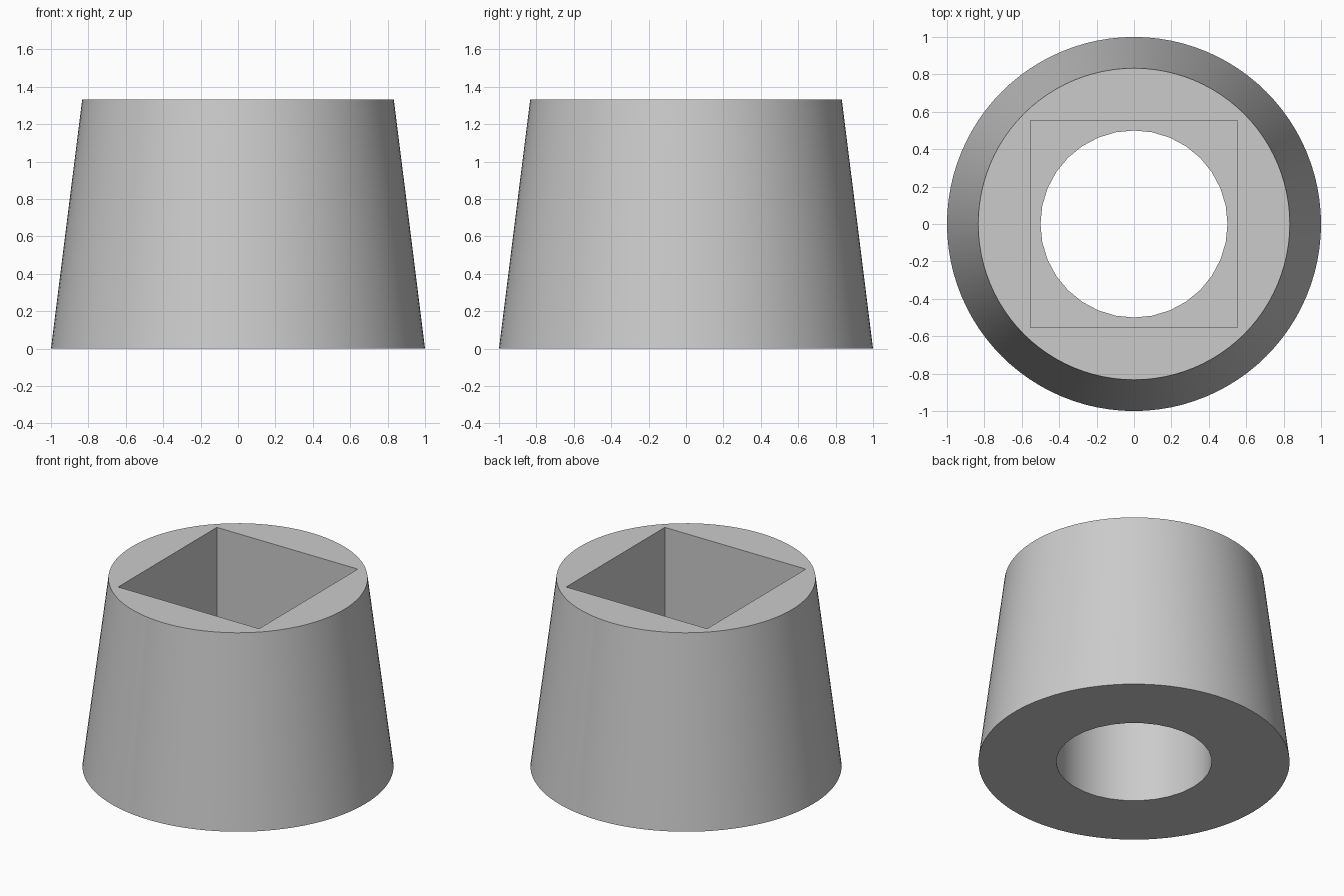
import bpy
import math

cube = bpy.data.objects.get("Cube")
if cube:
    bpy.data.objects.remove(cube, do_unlink=True)

HEIGHT = 1.333
POCKET_DEPTH = HEIGHT / 2
OVERLAP = 0.1

# Single light grey finish
grey = bpy.data.materials.new("light_grey")
grey.use_nodes = True
grey.diffuse_color = (0.6, 0.6, 0.6, 1)
grey.node_tree.nodes["Principled BSDF"].inputs["Base Color"].default_value = grey.diffuse_color


def cut(target, cutter):
    """Subtract the cutter from the target, then discard the cutter."""
    cutter.hide_render = True
    mod = target.modifiers.new("cut", 'BOOLEAN')
    mod.operation = 'DIFFERENCE'
    mod.solver = 'EXACT'
    mod.object = cutter
    bpy.ops.object.select_all(action='DESELECT')
    target.select_set(True)
    bpy.context.view_layer.objects.active = target
    bpy.ops.object.modifier_apply(modifier=mod.name)
    bpy.data.objects.remove(cutter, do_unlink=True)


# Tapered round body
bpy.ops.mesh.primitive_cone_add(vertices=96, radius1=1, radius2=0.833,
                                depth=HEIGHT, location=(0, 0, HEIGHT / 2))
body = bpy.context.object
body.name = body.data.name = "tapered_body"
body.data.materials.append(grey)

# Square pocket sunk from the top to mid height
size_z = POCKET_DEPTH + OVERLAP
bpy.ops.mesh.primitive_cube_add(size=1, location=(0, 0, HEIGHT - POCKET_DEPTH + size_z / 2))
pocket = bpy.context.object
pocket.name = "square_pocket_cutter"
pocket.scale = (1.106, 1.106, size_z)
cut(body, pocket)

# Round bore from the bottom up into the pocket
bore_height = HEIGHT - POCKET_DEPTH + 2 * OVERLAP
bpy.ops.mesh.primitive_cylinder_add(vertices=32, radius=0.5, depth=bore_height,
                                    location=(0, 0, bore_height / 2 - OVERLAP))
bore = bpy.context.object
bore.name = "round_bore_cutter"
cut(body, bore)

# Smooth round walls, crisp rims and corners
body.select_set(True)
bpy.context.view_layer.objects.active = body
bpy.ops.object.shade_smooth_by_angle(angle=math.radians(30))
